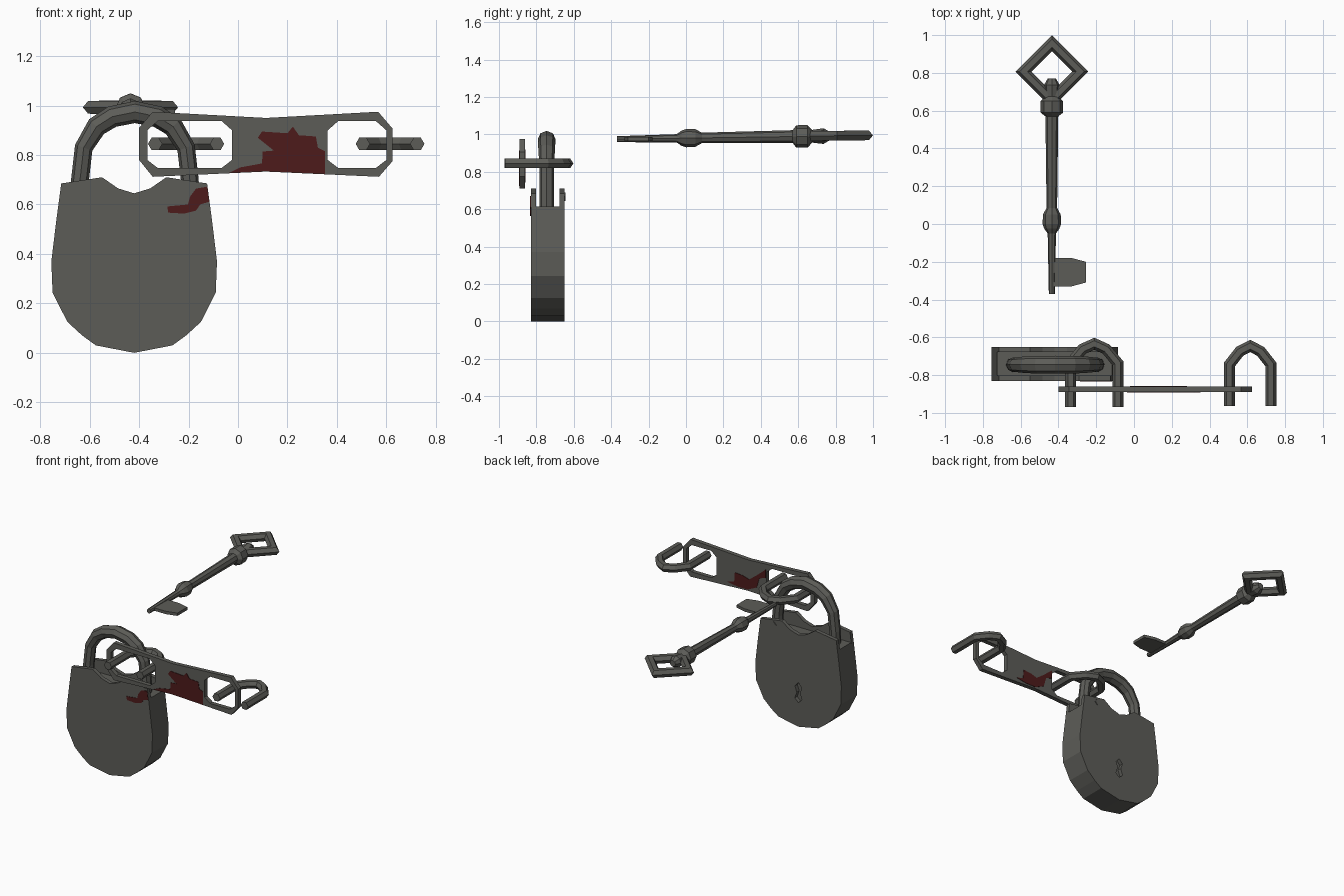
import bpy, bmesh, math
from mathutils import Vector

if "Cube" in bpy.data.objects:
    bpy.data.objects.remove(bpy.data.objects["Cube"])


def material(name, rgb):
    m = bpy.data.materials.new(name)
    m.diffuse_color = (*rgb, 1)
    m.use_nodes = True
    m.node_tree.nodes["Principled BSDF"].inputs["Base Color"].default_value = m.diffuse_color
    return m


IRON = material("dark_iron", (0.108, 0.108, 0.097))
RUST = material("dark_red_stain", (0.075, 0.011, 0.011))


def plate(name, loops, y0, y1, mat=IRON, flat=False, z=0.0):
    """Flat plate from 2D outlines (later loops are holes); upright in xz unless flat."""
    cu = bpy.data.curves.new(name, 'CURVE')
    cu.dimensions = '2D'
    cu.fill_mode = 'BOTH'
    cu.extrude = abs(y1 - y0) / 2
    for pts in loops:
        s = cu.splines.new('POLY')
        s.points.add(len(pts) - 1)
        for p, (a, b) in zip(s.points, pts):
            p.co = (a, b, 0, 1)
        s.use_cyclic_u = True
    ob = bpy.data.objects.new(name, cu)
    bpy.context.collection.objects.link(ob)
    if flat:
        ob.location.z = z
    else:
        ob.rotation_euler.x = math.pi / 2
        ob.location.y = (y0 + y1) / 2
    bpy.ops.object.select_all(action='DESELECT')
    bpy.context.view_layer.objects.active = ob
    ob.select_set(True)
    bpy.ops.object.convert(target='MESH')
    ob = bpy.context.view_layer.objects.active
    me = ob.data
    bm = bmesh.new()
    bm.from_mesh(me)
    bmesh.ops.remove_doubles(bm, verts=bm.verts, dist=1e-5)
    bmesh.ops.recalc_face_normals(bm, faces=bm.faces)
    for f in bm.faces:
        f.smooth = False
    bm.to_mesh(me)
    bm.free()
    me.materials.clear()
    me.materials.append(mat)
    return ob


def sweep(name, path, radii, normal, sides=6, closed=False, squash=1.0):
    """Mitred tube along a planar path; normal is the plane's normal."""
    pts = [Vector(p) for p in path]
    n, k = len(pts), Vector(normal).normalized()
    bm = bmesh.new()
    rings = []
    for i, p in enumerate(pts):
        prev = pts[i - 1] if (closed or i > 0) else None
        nxt = pts[(i + 1) % n] if (closed or i < n - 1) else None
        a = (p - prev).normalized() if prev else (nxt - p).normalized()
        b = (nxt - p).normalized() if nxt else a
        t = (a + b).normalized()
        side = t.cross(k).normalized() / max(t.dot(a), 0.3)
        rings.append([bm.verts.new(p + radii[i] * (side * math.cos(q) + k * math.sin(q) * squash))
                      for q in (2 * math.pi * j / sides for j in range(sides))])
    for i in range(n if closed else n - 1):
        r, s = rings[i], rings[(i + 1) % n]
        for j in range(sides):
            bm.faces.new((r[j], r[(j + 1) % sides], s[(j + 1) % sides], s[j]))
    if not closed:
        bm.faces.new(rings[0])
        bm.faces.new(rings[-1])
    bmesh.ops.recalc_face_normals(bm, faces=bm.faces)
    me = bpy.data.meshes.new(name)
    bm.to_mesh(me)
    bm.free()
    me.materials.append(IRON)
    ob = bpy.data.objects.new(name, me)
    bpy.context.collection.objects.link(ob)
    return ob


def mirrored(half, cx):
    """Complete an outline whose first and last points lie on x = 0."""
    return [(cx + x, z) for x, z in half] + [(cx - x, z) for x, z in half[-2:0:-1]]


# Padlock body: two outer plates with a lower core leaving a channel on top
CX = -0.42
lower = [(0.315, 0.535), (0.335, 0.37), (0.33, 0.243), (0.27, 0.125),
         (0.21, 0.07), (0.155, 0.03), (0, 0)]
face = mirrored([(0, 0.645), (0.065, 0.665), (0.13, 0.71), (0.295, 0.685)] + lower, CX)
core = mirrored([(0, 0.615), (0.304, 0.615)] + lower, CX)
keyhole = mirrored([(0, 0.31), (0.027, 0.28), (0.012, 0.24), (0.028, 0.195), (0, 0.17)], CX)
plate("lock_front_plate", [face], -0.83, -0.803)
plate("lock_core", [core], -0.803, -0.677)
plate("lock_back_plate", [face, keyhole], -0.677, -0.65)
plate("lock_back_rivet", [mirrored([(0, 0.69), (0.02, 0.668), (0, 0.645)], -0.23)], -0.652, -0.645)

# Shackle arch
arch = [(-0.225, 0.60), (-0.222, 0.70), (-0.207, 0.83), (-0.155, 0.915), (-0.092, 0.955), (0, 0.974)]
arch += [(-x, z) for x, z in arch[-2::-1]]
rad = [0.036, 0.036, 0.036, 0.041, 0.043, 0.044]
sweep("shackle", [(-0.417 + x, -0.745, z) for x, z in arch], rad + rad[-2::-1],
      (0, 1, 0), sides=8, squash=1.08)

# Hasp strap with two octagonal slots
strap = [(-0.40, 0.91), (-0.345, 0.975), (0.113, 0.95), (0.567, 0.975), (0.625, 0.907),
         (0.625, 0.775), (0.57, 0.712), (0.113, 0.733), (-0.345, 0.712), (-0.40, 0.78)]


def slot(x0, x1):
    c = 0.042
    return [(x0, 0.90), (x0 + c, 0.937), (x1 - c, 0.937), (x1, 0.90),
            (x1, 0.78), (x1 - c, 0.748), (x0 + c, 0.748), (x0, 0.78)]


plate("hasp_strap", [strap, slot(-0.367, -0.024), slot(0.363, 0.60)], -0.89, -0.86)

# Staples passing through the slots
for name, cx, w, dy in (("left_staple", -0.21, 0.125, 0.0), ("right_staple", 0.615, 0.11, -0.012)):
    u = [(-w, -0.97 - dy / 2), (-w, -0.738 + dy / 2), (-w * 0.5, -0.662 + dy), (0, -0.634 + dy)]
    u += [(-x, y) for x, y in u[-2::-1]]
    sweep(name, [(cx + x, y, 0.845) for x, y in u], [0.029] * 7, (0, 0, 1))

# Key: turned shaft with collars, diamond bow and bit
KX = -0.435
turned = [(-0.37, 0.016), (-0.05, 0.022), (-0.025, 0.04), (0.0, 0.049), (0.05, 0.047), (0.085, 0.028),
          (0.57, 0.034), (0.59, 0.06), (0.65, 0.06), (0.675, 0.034), (0.735, 0.042), (0.77, 0.022)]
sweep("key_shaft", [(KX, y, 0.98 + 0.015 * y) for y, r in turned], [r for y, r in turned],
      (0, 0, 1), sides=8)
d = 0.15
sweep("key_bow", [(KX + d, 0.807, 0.993), (KX, 0.807 + d, 0.995), (KX - d, 0.807, 0.993),
                  (KX, 0.807 - d, 0.991)], [0.03] * 4, (0, 0, 1), closed=True)
plate("key_bit", [[(KX, -0.18), (-0.33, -0.18), (-0.255, -0.2), (-0.255, -0.31),
                   (-0.33, -0.33), (KX, -0.33)]], 0, 0.02, flat=True, z=0.976)

# Dark red stains as thin plates
plate("strap_front_stain", [[(-0.036, 0.728), (0.105, 0.735), (0.352, 0.724), (0.352, 0.815),
                             (0.323, 0.83), (0.315, 0.875), (0.246, 0.88), (0.222, 0.915),
                             (0.2, 0.888), (0.097, 0.895), (0.08, 0.87), (0.12, 0.838),
                             (0.145, 0.818), (0.1, 0.814), (0.097, 0.766), (0.01, 0.75)]],
      -0.893, -0.889, RUST)
plate("strap_back_stain", [[(0.28, 0.755), (0.225, 0.77), (0.22, 0.835), (0.16, 0.83),
                            (0.11, 0.815), (0.05, 0.86), (-0.02, 0.92), (-0.02, 0.86),
                            (0.03, 0.845), (0.05, 0.775), (0.12, 0.742), (0.2, 0.742)]],
      -0.861, -0.857, RUST)
plate("lock_front_stain", [[(-0.125, 0.672), (-0.17, 0.664), (-0.194, 0.632), (-0.202, 0.6),
                            (-0.286, 0.592), (-0.282, 0.567), (-0.218, 0.563), (-0.17, 0.575),
                            (-0.153, 0.6), (-0.117, 0.611)]], -0.833, -0.829, RUST)
